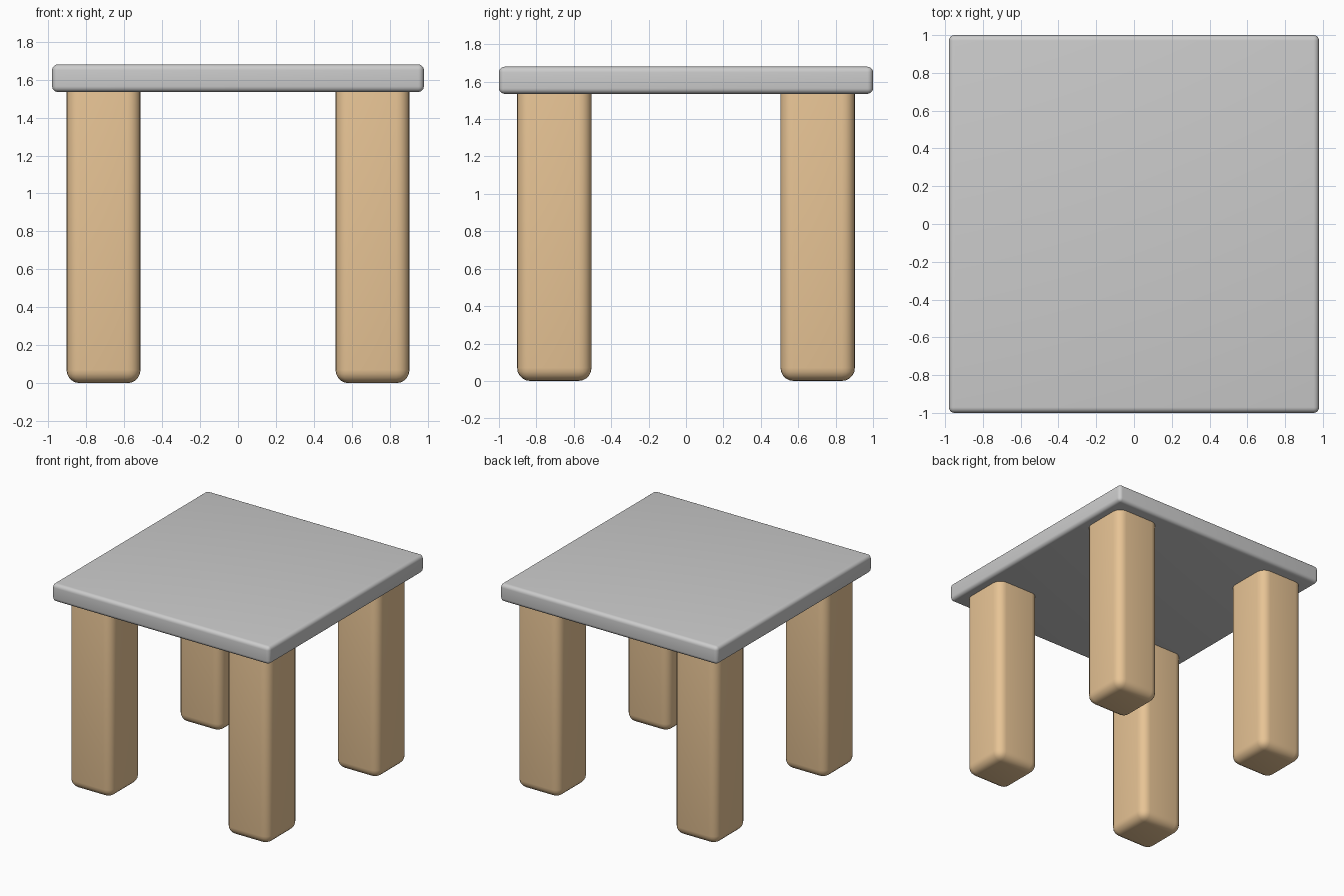
import bpy

if "Cube" in bpy.data.objects:
    bpy.data.objects.remove(bpy.data.objects["Cube"])

wood = bpy.data.materials.new("wood")
wood.diffuse_color = (0.80, 0.55, 0.30, 1)
wood.use_nodes = True
wood.node_tree.nodes["Principled BSDF"].inputs["Base Color"].default_value = wood.diffuse_color


def rounded_box(name, lo, hi, radius, material=None):
    """Box between two corners with rounded edges."""
    center = [(a + b) / 2 for a, b in zip(lo, hi)]
    size = [b - a for a, b in zip(lo, hi)]
    bpy.ops.mesh.primitive_cube_add(size=1, location=center)
    obj = bpy.context.object
    obj.name = name
    obj.scale = size
    bpy.ops.object.transform_apply(location=False, rotation=False, scale=True)
    bevel = obj.modifiers.new("rounding", 'BEVEL')
    bevel.width = radius
    bevel.segments = 5
    bpy.ops.object.modifier_apply(modifier=bevel.name)
    bpy.ops.object.shade_smooth_by_angle()
    if material:
        obj.data.materials.append(material)
    return obj


# Table top
rounded_box("table_top", (-0.98, -1.0, 1.535), (0.98, 1.0, 1.68), 0.03)

# Four legs, their rounded tops sunk into the table top
cx, cy, hx, hy = 0.709, 0.704, 0.195, 0.199
for side, sx in (("left", -1), ("right", 1)):
    for end, sy in (("front", -1), ("back", 1)):
        x, y = sx * cx, sy * cy
        rounded_box(f"{end}_{side}_leg", (x - hx, y - hy, 0),
                    (x + hx, y + hy, 1.61), 0.07, wood)
